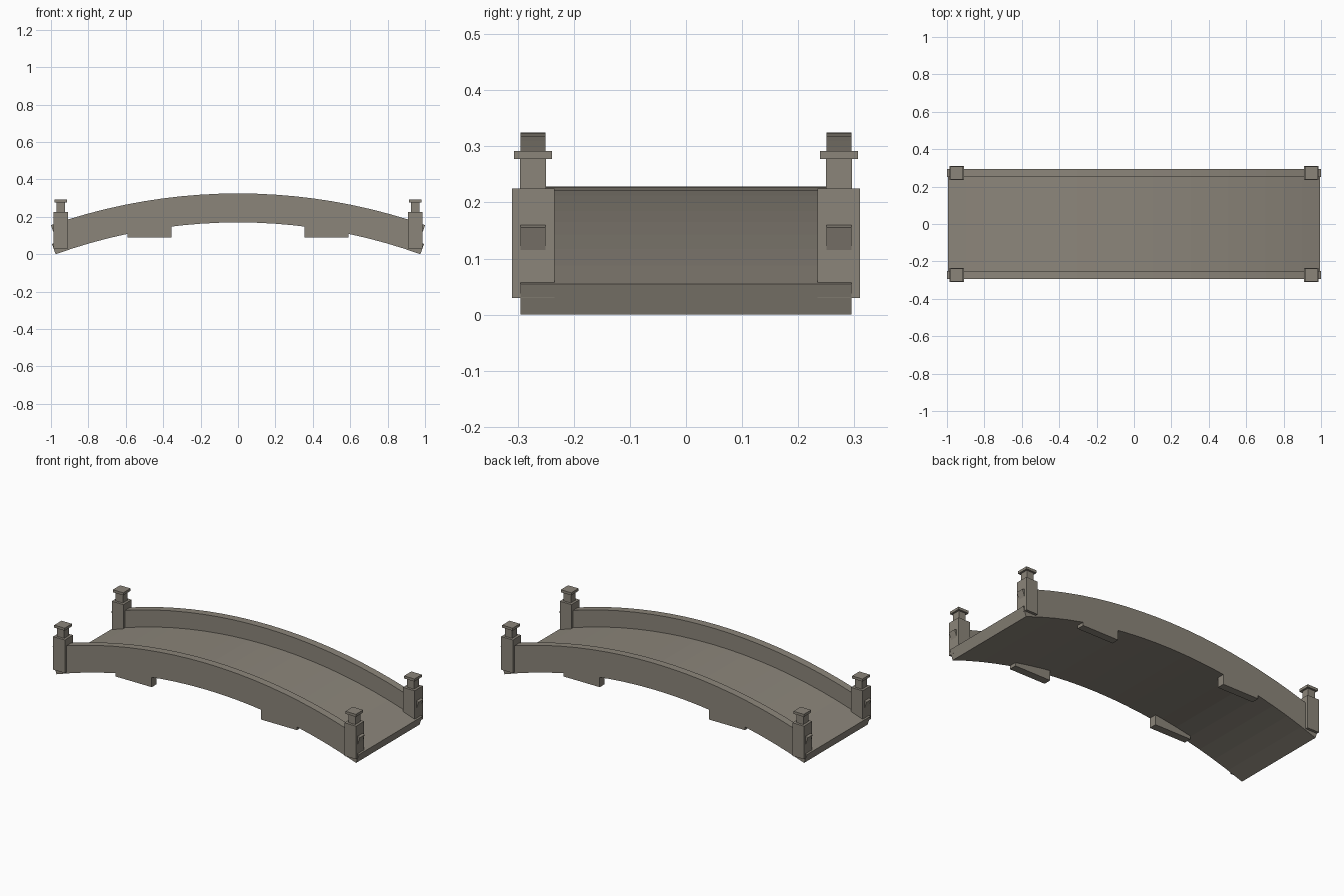
import bpy, bmesh, math

if "Cube" in bpy.data.objects:
    bpy.data.objects.remove(bpy.data.objects["Cube"])

stone = bpy.data.materials.new("weathered_stone")
stone.diffuse_color = (0.26, 0.235, 0.195, 1)
stone.use_nodes = True
stone.node_tree.nodes["Principled BSDF"].inputs["Base Color"].default_value = stone.diffuse_color

CZ = -2.71  # centre height shared by all the arcs


def finish(bm, name):
    bmesh.ops.recalc_face_normals(bm, faces=bm.faces)
    me = bpy.data.meshes.new(name)
    bm.to_mesh(me)
    bm.free()
    me.materials.append(stone)
    ob = bpy.data.objects.new(name, me)
    bpy.context.collection.objects.link(ob)
    return ob


def arc_band(name, r0, r1, half_angle, y0, y1, n=20):
    """Curved beam of rectangular section following the bridge arc."""
    bm = bmesh.new()
    rings = []
    for i in range(n + 1):
        a = half_angle * (2 * i / n - 1)
        s, c = math.sin(a), math.cos(a)
        rings.append([bm.verts.new((r * s, y, CZ + r * c))
                      for r, y in ((r0, y0), (r1, y0), (r1, y1), (r0, y1))])
    for p, q in zip(rings, rings[1:]):
        for k in range(4):
            m = (k + 1) % 4
            bm.faces.new((p[k], p[m], q[m], q[k]))
    bm.faces.new(rings[0])
    bm.faces.new(rings[-1])
    return finish(bm, name)


def add_box(bm, x0, x1, y0, y1, z0, z1):
    vs = bmesh.ops.create_cube(bm, size=1)["verts"]
    for v in vs:
        v.co = (x1 if v.co.x > 0 else x0, y1 if v.co.y > 0 else y0,
                z1 if v.co.z > 0 else z0)
    return vs


# Curved walkway
arc_band("deck", 2.88, 2.938, 0.3454, -0.295, 0.295)

for sy, side in ((-1, "front"), (1, "back")):
    # Solid parapet along each edge
    ys = sorted((sy * 0.25, sy * 0.295))
    arc_band(side + "_parapet", 2.93, 3.035, 0.3358, *ys)
    for sx, end in ((-1, "left"), (1, "right")):
        # End post: shaft, neck and cap
        bm = bmesh.new()
        px, py = sx * 0.948, sy * 0.2725
        for hx, hy, z0, z1 in ((0.038, 0.038, 0.03, 0.225),
                               (0.023, 0.023, 0.225, 0.28),
                               (0.034, 0.034, 0.277, 0.292)):
            add_box(bm, px - hx, px + hx, py - hy, py + hy, z0, z1)
        finish(bm, f"{side}_{end}_post")
        # Flat-bottomed bracket under the deck, top following the slope
        bm = bmesh.new()
        xs = sorted((sx * 0.355, sx * 0.59))
        for v in add_box(bm, *xs, *ys, 0.09, 0.2):
            if v.co.z > 0.1:
                v.co.z = CZ + math.sqrt(2.90 ** 2 - v.co.x ** 2)
        finish(bm, f"{side}_{end}_bracket")
